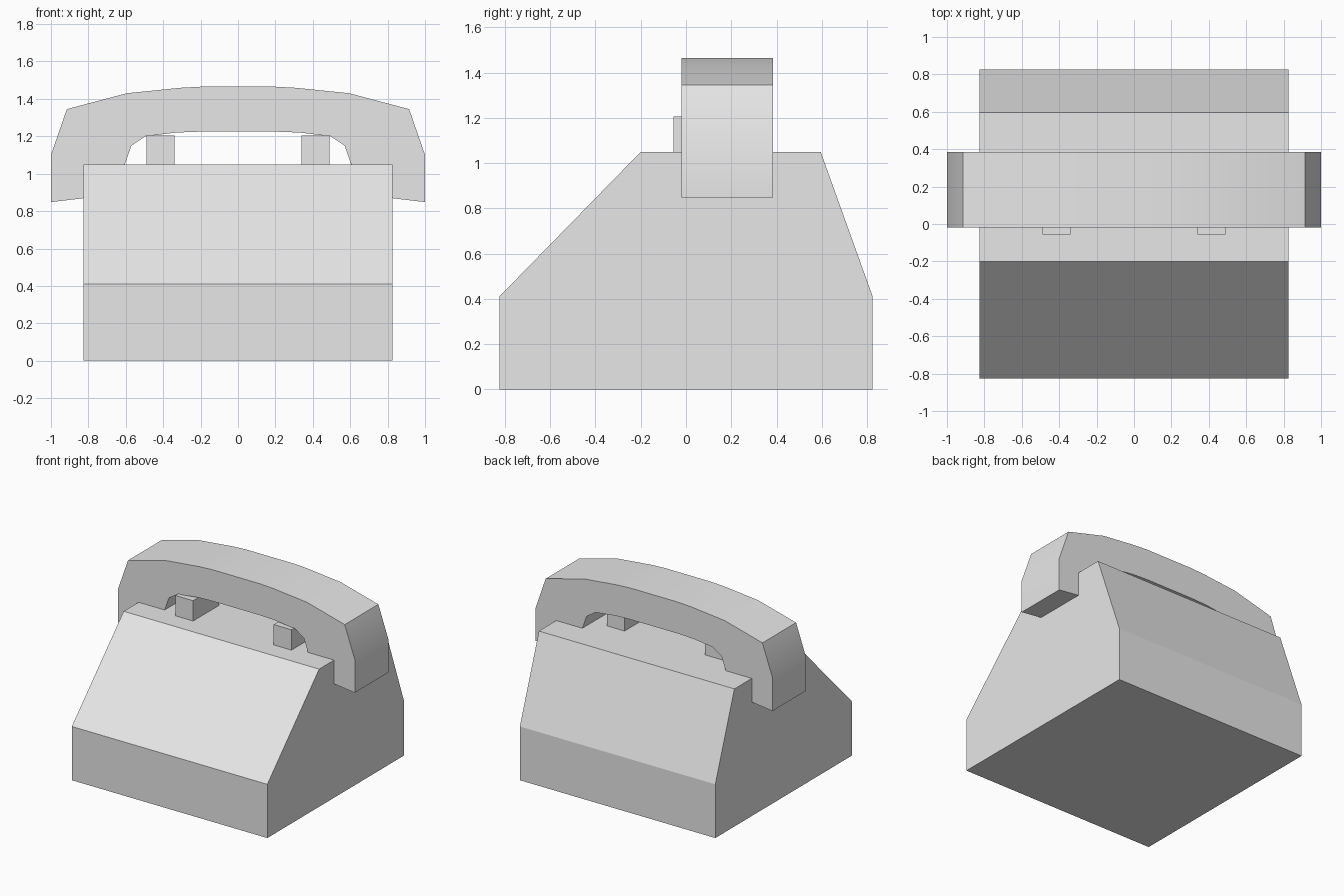
import bpy
import bmesh
import math
from mathutils import Vector

cube = bpy.data.objects.get("Cube")
if cube:
    bpy.data.objects.remove(cube, do_unlink=True)

grey = bpy.data.materials.new("light grey")
grey.use_nodes = True
grey.diffuse_color = (0.8, 0.8, 0.8, 1)
grey.node_tree.nodes["Principled BSDF"].inputs["Base Color"].default_value = (0.8, 0.8, 0.8, 1)


def extrude_profile(name, points, offset):
    """Fill a closed outline and extrude it along offset."""
    bm = bmesh.new()
    face = bm.faces.new([bm.verts.new(p) for p in points])
    grown = bmesh.ops.extrude_face_region(bm, geom=[face])
    verts = [g for g in grown["geom"] if isinstance(g, bmesh.types.BMVert)]
    bmesh.ops.translate(bm, verts=verts, vec=Vector(offset))
    bmesh.ops.recalc_face_normals(bm, faces=bm.faces)
    mesh = bpy.data.meshes.new(name)
    bm.to_mesh(mesh)
    bm.free()
    mesh.materials.append(grey)
    obj = bpy.data.objects.new(name, mesh)
    bpy.context.collection.objects.link(obj)
    return obj


# Wedge-shaped body, outlined from the side
HALF_WIDTH, HALF_DEPTH, TOP = 0.825, 0.825, 1.05
side = [(-HALF_DEPTH, 0), (-HALF_DEPTH, 0.41), (-0.2, TOP),
        (0.595, TOP), (HALF_DEPTH, 0.41), (HALF_DEPTH, 0)]
extrude_profile("body", [(-HALF_WIDTH, y, z) for y, z in side],
                (2 * HALF_WIDTH, 0, 0))

# Arched handset, half outline from top centre to inner centre, then mirrored
half = [(0.2, 1.465), (0.31, 1.459), (0.595, 1.43), (0.915, 1.345),
        (1.0, 1.1), (1.0, 0.848), (0.65, 0.89), (0.605, 1.05),
        (0.57, 1.15), (0.495, 1.2), (0.33, 1.22), (0.2, 1.225)]
outline = half + [(-x, z) for x, z in reversed(half)]
handset = extrude_profile("handset", [(x, -0.02, z) for x, z in outline],
                          (0, 0.405, 0))
bpy.ops.object.select_all(action='DESELECT')
handset.select_set(True)
bpy.context.view_layer.objects.active = handset
bpy.ops.object.shade_smooth_by_angle(angle=math.radians(30))

# Pair of cradle prongs under the handset
for label, sign in (("left", 1), ("right", -1)):
    corners = [(0.34, TOP - 0.02), (0.49, TOP - 0.02), (0.49, 1.205), (0.34, 1.205)]
    extrude_profile(label + "_cradle_prong",
                    [(sign * x, -0.055, z) for x, z in corners], (0, 0.31, 0))
